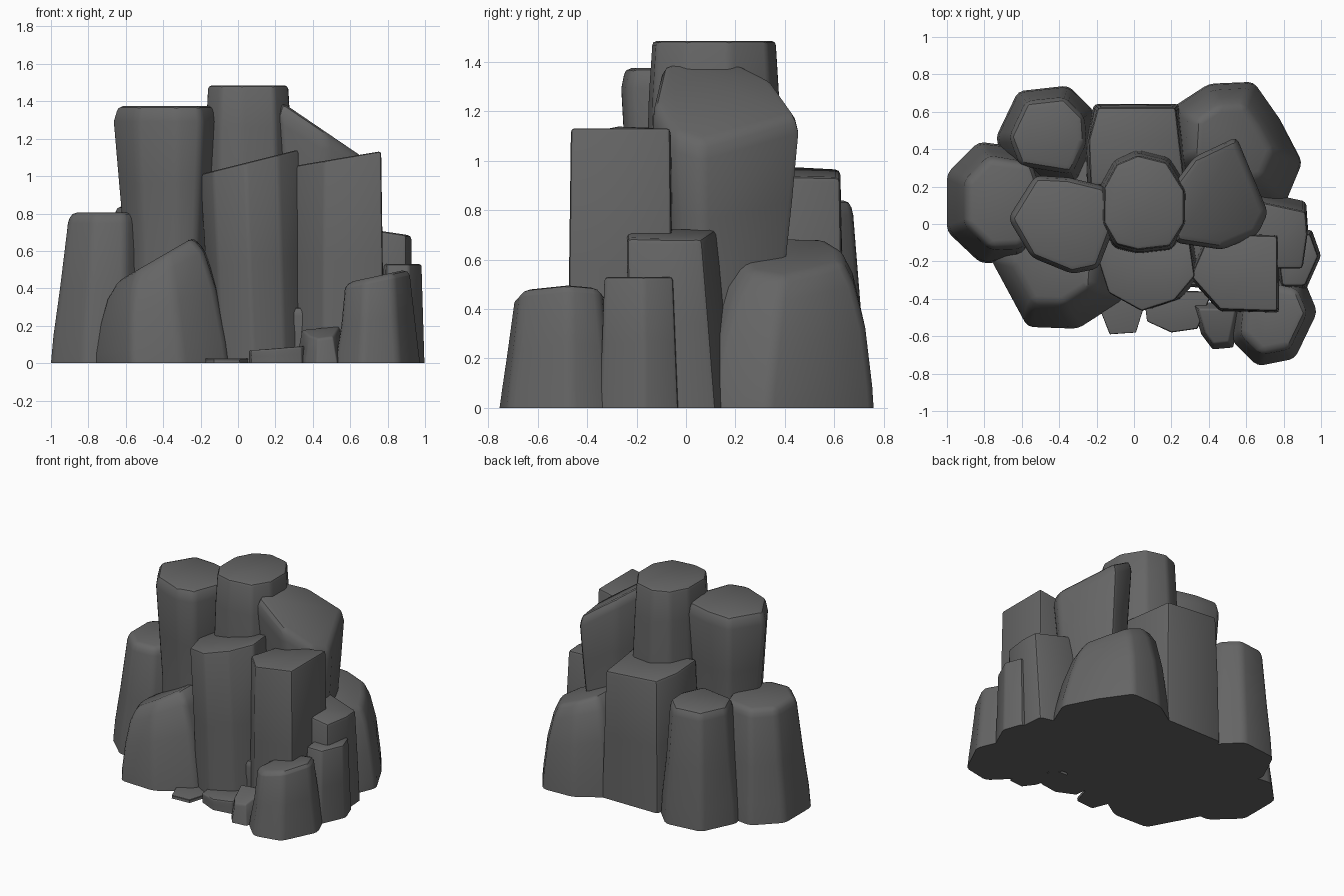
import bpy
import bmesh
import random
from mathutils import Vector

random.seed(4)

cube = bpy.data.objects.get("Cube")
if cube:
    bpy.data.objects.remove(cube, do_unlink=True)

# One stone colour for every column
stone = bpy.data.materials.new("grey_stone")
stone.use_nodes = True
colour = (0.13, 0.13, 0.13, 1)
stone.diffuse_color = colour
shader = stone.node_tree.nodes["Principled BSDF"]
shader.inputs["Base Color"].default_value = colour
shader.inputs["Roughness"].default_value = 0.9

# Profiles list (fraction of height, scale of outline)
STRAIGHT = ((0, 1), (0.5, 0.98), (0.85, 1), (1, 0.98))
TAPERED = ((0, 1), (0.5, 0.94), (1, 0.87))
NARROW_FOOT = ((0, 0.82), (0.45, 0.83), (0.7, 0.92), (0.94, 1), (1, 0.93))
FLARED = ((0, 1), (0.18, 0.965), (0.5, 0.87), (0.93, 0.77), (1, 0.71))
WEDGE = ((0, 1), (0.15, 0.97), (0.55, 0.86), (0.85, 0.72), (1, 0.56))


def column(name, outline, height, profile=STRAIGHT, slope=(0, 0), bevel=0.03, lean=(0, 0)):
    """Stack scaled copies of a polygon into a rock column with a tilted top."""
    points = [Vector(p) for p in outline]
    centre = sum(points, Vector((0, 0))) / len(points)
    tilt, shift = Vector(slope), Vector(lean)
    bm = bmesh.new()
    rings = []
    for level, scale in profile:
        wobble = 0.012 if 0 < level < 1 else 0
        ring = []
        for p in points:
            offset = (p - centre) * (scale + random.uniform(-wobble, wobble))
            q = centre + offset + shift * level
            z = level * (height + tilt.dot(offset))
            ring.append(bm.verts.new((q.x, q.y, z)))
        rings.append(ring)
    count = len(points)
    for low, high in zip(rings, rings[1:]):
        for i in range(count):
            j = (i + 1) % count
            bm.faces.new((low[i], low[j], high[j], high[i]))
    bm.faces.new(rings[-1])
    bm.faces.new(list(reversed(rings[0])))
    bmesh.ops.recalc_face_normals(bm, faces=bm.faces)
    # Soften the corners and the rim, leaving the foot flat on the ground
    corners = [e for e in bm.edges
               if max(v.co.z for v in e.verts) > 0 and e.calc_face_angle(0) > 0.35]
    bmesh.ops.bevel(bm, geom=corners, offset=bevel, segments=2, profile=0.5,
                    affect='EDGES', clamp_overlap=True)
    mesh = bpy.data.meshes.new(name)
    bm.to_mesh(mesh)
    bm.free()
    mesh.materials.append(stone)
    obj = bpy.data.objects.new(name, mesh)
    bpy.context.collection.objects.link(obj)
    bpy.ops.object.select_all(action='DESELECT')
    obj.select_set(True)
    bpy.context.view_layer.objects.active = obj
    bpy.ops.object.shade_smooth_by_angle(angle=0.6)


# Tall columns in the middle
column("summit_column",
       [(-.17, .2), (-.17, 0), (-.1, -.12), (.02, -.15), (.2, -.13), (.28, 0),
        (.28, .18), (.18, .34), (.02, .38), (-.1, .33)], 1.485,
       ((0, 1.08), (.6, 1.06), (.85, 1), (1, .95)), bevel=.02)
column("left_tall_column",
       [(-.67, .03), (-.55, -.18), (-.33, -.27), (-.19, -.24), (-.1, 0),
        (-.15, .2), (-.35, .25), (-.53, .26)], 1.375, NARROW_FOOT)
column("right_sloped_column",
       [(.2, .2), (.22, -.1), (.47, -.14), (.66, -.06), (.72, .06), (.55, .47), (.32, .36)],
       1.25, NARROW_FOOT, (-.68, 0))

# Front columns with slightly tilted tops
column("front_centre_column",
       [(-.17, -.15), (-.1, -.37), (.08, -.47), (.26, -.41), (.37, -.28), (.34, -.08), (-.1, 0)],
       1.075, ((0, .94), (.5, .95), (1, .98)), (.25, 0), .015, (-.04, 0))
column("front_right_column",
       [(.3, -.28), (.46, -.46), (.77, -.47), (.77, -.06), (.4, -.05)],
       1.095, ((0, 1.04), (.5, 1.01), (1, .98)), (.17, 0), .015)

# Outer columns
column("left_outer_column",
       [(-1, .27), (-1, -.04), (-.82, -.21), (-.6, -.2), (-.42, .08), (-.53, .4), (-.83, .44)],
       .805, FLARED, lean=(.035, 0))
column("back_left_column",
       [(-.74, .46), (-.66, .26), (-.3, .2), (-.2, .42), (-.21, .6), (-.35, .74), (-.62, .71)],
       .84, FLARED)
column("back_centre_column",
       [(-.24, .2), (.28, .2), (.25, .45), (.23, .63), (-.2, .63), (-.25, .45)],
       .955, ((0, 1.06), (.5, 1.02), (1, .97)), (-.08, -.03), .02)
column("back_right_boulder",
       [(.18, .3), (.5, 0), (.8, .09), (.9, .33), (.78, .56), (.64, .76), (.4, .75), (.2, .62)],
       .61, WEDGE, (-.4, 0), lean=(-.01, .02))
column("front_left_wedge",
       [(-.77, -.18), (-.57, -.55), (-.3, -.56), (-.05, -.4), (-.03, -.15), (-.3, 0), (-.65, 0)],
       .56, WEDGE, (.58, 0), lean=(-.05, .01))

# Shorter columns on the right
column("right_column",
       [(.6, .19), (.62, -.23), (.9, -.23), (.93, -.02), (.92, .12)],
       .7, TAPERED, (-.15, 0), .02, (.015, -.035))
column("right_short_column",
       [(.74, -.06), (.78, -.35), (.92, -.35), (1, -.17), (.95, -.03)],
       .53, TAPERED, bevel=.015)
column("front_right_short_column",
       [(.52, -.62), (.55, -.36), (.7, -.26), (.91, -.3), (.98, -.47), (.86, -.72), (.66, -.76)],
       .465, FLARED, (.22, 0))

# Low stones along the front edge
column("low_stone_left", [(-.22, -.36), (-.13, -.59), (.01, -.58), (.08, -.36)],
       .025, bevel=.006)
column("low_stone_middle", [(.05, -.36), (.07, -.52), (.2, -.58), (.34, -.56), (.42, -.36)],
       .08, slope=(.08, 0), bevel=.015)
column("low_stone_right", [(.31, -.42), (.36, -.59), (.42, -.67), (.53, -.66), (.58, -.42)],
       .16, FLARED, (.1, .3), .015)

# Solid foot that closes the gaps between columns
column("foot_core",
       [(-.72, .1), (-.5, -.2), (.1, -.32), (.62, -.36), (.72, -.15), (.7, .2), (.45, .55),
        (-.4, .55)], .3)
